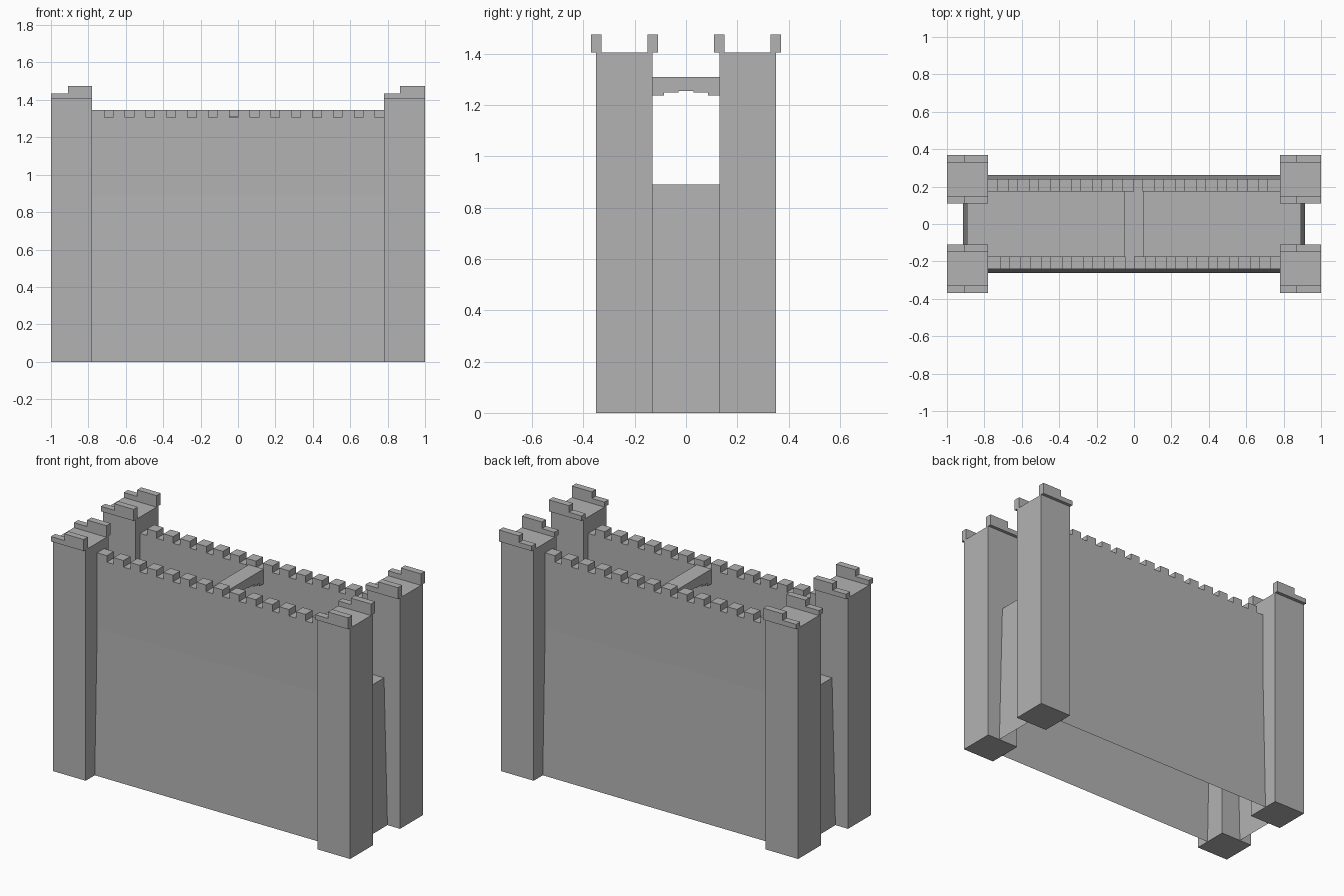
import bpy, bmesh

if "Cube" in bpy.data.objects:
    bpy.data.objects.remove(bpy.data.objects["Cube"])

stone = bpy.data.materials.new("grey stone")
stone.diffuse_color = (0.45, 0.45, 0.45, 1)
stone.use_nodes = True
stone.node_tree.nodes["Principled BSDF"].inputs["Base Color"].default_value = stone.diffuse_color


def finish(name, bm):
    bmesh.ops.recalc_face_normals(bm, faces=bm.faces)
    mesh = bpy.data.meshes.new(name)
    bm.to_mesh(mesh)
    bm.free()
    mesh.materials.append(stone)
    obj = bpy.data.objects.new(name, mesh)
    bpy.context.collection.objects.link(obj)
    return obj


def prism(name, profile, axis, lo, hi):
    """Extrude a 2D profile along x ((y, z) points) or y ((x, z) points)."""
    bm = bmesh.new()
    place = (lambda p, d: (d, p[0], p[1])) if axis == "x" else (lambda p, d: (p[0], d, p[1]))
    face = bm.faces.new([bm.verts.new(place(p, lo)) for p in profile])
    new = bmesh.ops.extrude_face_region(bm, geom=[face])["geom"]
    shift = (hi - lo, 0, 0) if axis == "x" else (0, hi - lo, 0)
    bmesh.ops.translate(bm, vec=shift, verts=[v for v in new if isinstance(v, bmesh.types.BMVert)])
    return finish(name, bm)


def rect(a0, a1, z0, z1):
    return [(a0, z0), (a1, z0), (a1, z1), (a0, z1)]


# Hollow battered base with a walkway deck, open underneath
FLOOR = 0.89
bm = bmesh.new()
bmesh.ops.create_cube(bm, size=2)
for v in bm.verts:
    top = v.co.z > 0
    v.co = (v.co.x * (0.892 if top else 0.915), v.co.y * (0.24 if top else 0.263), FLOOR if top else 0)
bottom = [f for f in bm.faces if all(v.co.z < 0.01 for v in f.verts)]
bmesh.ops.delete(bm, geom=bottom, context="FACES_ONLY")
finish("base", bm)

# Parapet walls with crenels; the back is the front turned half round
PITCH, MERLON, SILL, TOP = 1.56 / 14, 0.065, 1.305, 1.345
outline = [(0.78, FLOOR), (-0.78, FLOOR)]
for i in range(14):
    x = -0.78 + i * PITCH
    outline += [(x, TOP), (x + MERLON, TOP), (x + MERLON, SILL), (x + PITCH, SILL)]
for name, s in (("front_parapet", 1), ("back_parapet", -1)):
    prism(name, [(s * x, z) for x, z in outline], "y", -0.24 * s, -0.173 * s)

# Bridge with a stepped arch below
half = [(0.03, 1.255), (0.03, 1.25), (0.085, 1.25), (0.085, 1.237),
        (0.135, 1.237), (0.135, 1.22), (0.175, 1.22), (0.175, 1.31)]
prism("bridge", half + [(-y, z) for y, z in reversed(half)], "x", -0.05, 0.05)

# Corner towers, each with two stepped battlements
for side, x in (("left", -1.0), ("right", 0.78)):
    low = 0.09 if side == "left" else 0.085
    step = [(x, 1.405), (x + 0.22, 1.405), (x + 0.22, 1.475),
            (x + low, 1.475), (x + low, 1.435), (x, 1.435)]
    for end, s in (("front", -1), ("back", 1)):
        prism(f"{end}_{side}_tower", rect(x, x + 0.22, 0, 1.405), "y", s * 0.13, s * 0.35)
        for part, y in (("inner", 0.11), ("outer", 0.33)):
            prism(f"{end}_{side}_{part}_battlement", step, "y", s * y, s * (y + 0.04))
